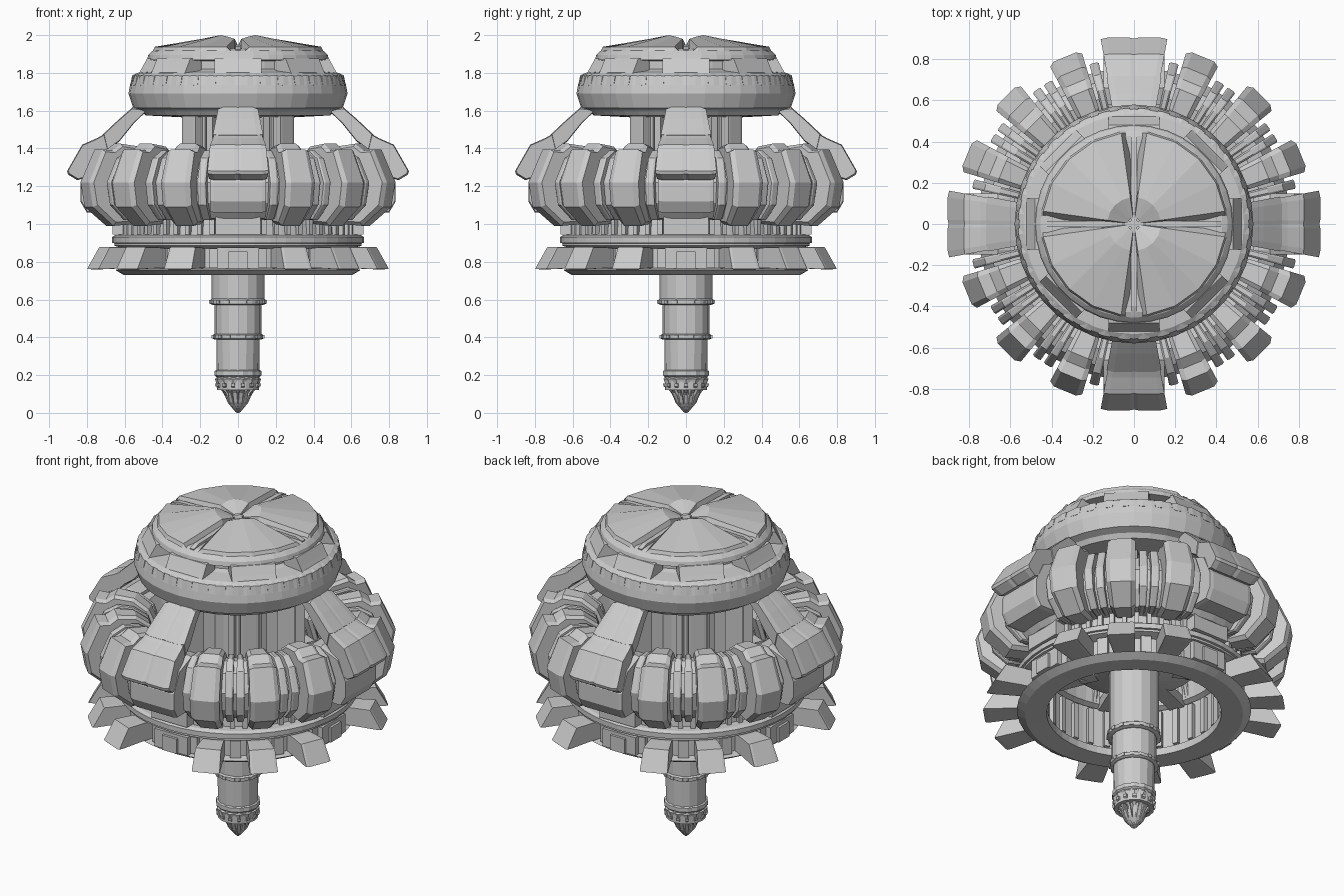
import bpy, bmesh
from math import sin, cos, pi, radians

if "Cube" in bpy.data.objects:
    bpy.data.objects.remove(bpy.data.objects["Cube"])

QUAD = [0, 90, 180, 270]


def spread(n, start=0.0):
    return [start + 360 * i / n for i in range(n)]


def on_quads(*offsets):
    return [q + o for q in QUAD for o in offsets]


def finish(name, bm):
    bmesh.ops.recalc_face_normals(bm, faces=bm.faces)
    me = bpy.data.meshes.new(name)
    bm.to_mesh(me)
    bm.free()
    ob = bpy.data.objects.new(name, me)
    bpy.context.collection.objects.link(ob)
    return ob


def bridge(bm, a, b):
    n = len(a)
    for i in range(n):
        bm.faces.new((a[i], a[(i + 1) % n], b[(i + 1) % n], b[i]))


def lathe(name, profile, sides, loop=False, flute=0.0):
    """Turn an (r, z) profile; loop=True makes a hollow ring."""
    bm = bmesh.new()
    rings = []
    for r, z in profile:
        rings.append([bm.verts.new((r * (1 - flute * (i % 2)) * cos(2 * pi * i / sides),
                                    r * (1 - flute * (i % 2)) * sin(2 * pi * i / sides), z))
                      for i in range(sides)])
    for a, b in zip(rings, rings[1:]):
        bridge(bm, a, b)
    if loop:
        bridge(bm, rings[-1], rings[0])
    else:
        bm.faces.new(rings[0])
        bm.faces.new(rings[-1])
    return finish(name, bm)


def radial(name, poly, slices, angles, wedge=0.0):
    """Sweep an (r, z) outline sideways through (offset, scale) slices, repeat at angles.
    wedge = radius at which offsets are exact, widening with r (0 = parallel sides)."""
    bm = bmesh.new()
    cr = sum(p[0] for p in poly) / len(poly)
    cz = sum(p[1] for p in poly) / len(poly)
    for ang in angles:
        c, s = cos(radians(ang)), sin(radians(ang))
        rings = []
        for off, k in slices:
            ring = []
            for r, z in poly:
                r2, z2 = cr + (r - cr) * k, cz + (z - cz) * k
                t = off * (r2 / wedge if wedge else 1)
                ring.append(bm.verts.new((r2 * c - t * s, r2 * s + t * c, z2)))
            rings.append(ring)
        for a, b in zip(rings, rings[1:]):
            bridge(bm, a, b)
        bm.faces.new(rings[0])
        bm.faces.new(rings[-1])
    return finish(name, bm)


def flat(w):
    return [(-w, 1), (w, 1)]


def chamfer(w, k=0.88, inner=0.65):
    return [(-w, k), (-w * inner, 1), (w * inner, 1), (w, k)]


def rect(r0, r1, z0, z1):
    return [(r0, z0), (r1, z0), (r1, z1), (r0, z1)]


# Central spindle with collars and fluted tip
lathe("spindle", [(.112, .12), (.115, .39), (.125, .39), (.125, .58), (.14, .60), (.14, 1.6)], 16)
lathe("lower_collar", [(.125, .388), (.134, .393), (.134, .412), (.125, .418)], 24)
lathe("upper_collar", [(.135, .572), (.148, .577), (.148, .598), (.138, .606)], 24)
radial("collar_teeth", rect(.13, .153, .578, .598), flat(.012), spread(16))
radial("lower_collar_teeth", rect(.12, .139, .393, .412), flat(.011), spread(16))
lathe("spindle_tip", [(.008, .0), (.022, .03), (.045, .05), (.07, .09), (.09, .125), (.105, .15)], 32, flute=.18)
radial("tip_fins", [(.01, .005), (.034, .03), (.055, .055), (.075, .105), (.095, .125), (.12, .14),
                    (.122, .155), (.05, .155)], flat(.010), spread(14))
lathe("tip_neck", [(.09, .13), (.112, .15), (.122, .18), (.108, .19)], 28, flute=.06)
lathe("tip_band", [(.108, .185), (.124, .198), (.124, .222), (.112, .228)], 28, flute=.04)

# Base ring: bottom plate, wall, flange
lathe("base_ring", [(.485, .735), (.605, .73), (.65, .757), (.60, .768), (.60, .87), (.655, .885),
                    (.655, .898), (.667, .90), (.667, .93), (.65, .942),
                    (.60, .945), (.59, 1.04), (.52, 1.04), (.52, .80), (.485, .78)], 48, loop=True)
radial("ring_ribs", rect(.57, .622, .94, 1.03), flat(.013), spread(56))
radial("inner_wall_ribs", rect(.495, .53, .80, 1.02), flat(.016), spread(32))

# Outer feet and small panels on the base
radial("base_feet", [(.58, .765), (.68, .765), (.81, .76), (.835, .762), (.768, .878), (.66, .878), (.58, .87)],
       [(-.074, .97), (-.06, 1), (.06, 1), (.074, .97)], on_quads(22.5, 45, 67.5), wedge=.78)
radial("base_feet_sides", rect(.57, .63, .768, .87), flat(.03), on_quads(11.25, 33.75, 56.25, 78.75))
radial("base_panel", rect(.57, .65, .765, .875), flat(.112), QUAD)
radial("base_panel_inset", rect(.6, .665, .765, .855), flat(.05), QUAD)

# Coil body and the windings around it
lathe("coil_core", [(.59, 1.02), (.67, 1.03), (.74, 1.11), (.76, 1.22), (.71, 1.32), (.63, 1.36),
                    (.54, 1.34), (.48, 1.22), (.50, 1.06)], 48, loop=True)
winding = [(.61, 1.0), (.735, .99), (.855, 1.09), (.878, 1.22), (.80, 1.395), (.74, 1.39), (.69, 1.425),
           (.58, 1.41), (.50, 1.35), (.44, 1.22), (.49, 1.05)]
radial("wide_windings", winding, chamfer(.083, .92, .68), on_quads(22.5, 45, 67.5), wedge=.85)
thin = [(.61, 1.02), (.70, 1.02), (.785, 1.10), (.805, 1.22), (.745, 1.35), (.67, 1.39),
        (.58, 1.38), (.50, 1.33), (.46, 1.22), (.50, 1.06)]
radial("thin_windings", thin, chamfer(.024, .97, .6),
       on_quads(14, 31.4, 36.1, 53.9, 58.6, 76), wedge=.83)

# Blocks under the four arms
radial("arm_block", [(.60, 1.06), (.80, 1.06), (.835, 1.12), (.835, 1.22), (.78, 1.34), (.66, 1.39), (.58, 1.37)],
       chamfer(.148, .96, .85), QUAD)
radial("arm_block_lower", rect(.56, .665, .945, 1.09), flat(.12), QUAD)

# Four arms reaching from the dome down over the coil
limb = [(.47, 1.61), (.555, 1.62), (.63, 1.555), (.72, 1.47), (.70, 1.385), (.63, 1.435), (.545, 1.54)]
radial("arm_limb", limb, [(-.165, .9), (-.12, 1), (-.02, 1), (0, .97), (.02, 1), (.12, 1), (.165, .9)],
       QUAD, wedge=.88)
head = [(.655, 1.43), (.70, 1.48), (.745, 1.455), (.825, 1.42), (.905, 1.28), (.90, 1.262),
        (.85, 1.232), (.79, 1.25), (.72, 1.36)]
radial("arm_head", head, [(-.162, .94), (-.13, 1), (-.02, 1), (0, .96), (.02, 1), (.13, 1), (.162, .94)],
       QUAD, wedge=.9)

# Inner pillars, hub and spokes
radial("pillars", rect(.24, .37, 1.0, 1.62), chamfer(.05, .97, .7), on_quads(45))
radial("pillar_ribs", rect(.22, .32, 1.0, 1.62), flat(.018), on_quads(28, 36, 54, 62))
radial("inner_posts", rect(.13, .22, 1.0, 1.62), flat(.03), on_quads(45))
lathe("hub", [(.13, .98), (.28, 1.02), (.36, 1.05), (.36, 1.10), (.13, 1.12)], 32)
radial("hub_spokes", rect(.25, .54, 1.03, 1.09), flat(.045), spread(8, 22.5))

# Dome: lower shell, slotted band, lid
lathe("dome_shell", [(.30, 1.565), (.49, 1.575), (.51, 1.60), (.555, 1.615), (.58, 1.69), (.572, 1.735),
                     (.558, 1.785), (.535, 1.80), (.44, 1.81), (.41, 1.82), (.41, 1.89)], 36)
radial("dome_serrations", [(.53, 1.735), (.572, 1.735), (.562, 1.785), (.535, 1.797)],
       [(-.03, .9), (0, 1.06), (.03, .9)], spread(36, 5))
radial("dome_band_blocks", [(.40, 1.79), (.526, 1.795), (.509, 1.825), (.482, 1.875), (.40, 1.885)],
       flat(.125), spread(8))
lathe("dome_lid", [(.40, 1.862), (.482, 1.868), (.475, 1.895), (.455, 1.915), (.43, 1.925), (.03, 1.935)], 36)


# Four raised lid sectors separated by flared grooves
def lid_sectors():
    bm = bmesh.new()
    cols = [(8, 1.0), (26.5, .35), (45, 0), (63.5, .35), (82, 1.0)]
    # (radius, top height, drop at the groove edge)
    rows = [(.03, 1.955, .0), (.13, 2.0, .02), (.445, 1.938, 0), (.46, 1.90, 0)]
    for q in QUAD:
        grid = []
        for r, z, d in rows:
            grid.append([bm.verts.new((r * cos(radians(q + a)), r * sin(radians(q + a)), z - d * e))
                         for a, e in cols])
        # groove walls slope in toward the centre line
        low = [[bm.verts.new((r * cos(radians(q + a)), r * sin(radians(q + a)), 1.9)) for a in (2.5, 87.5)]
               for r, z, d in rows]
        for i in range(len(rows) - 1):
            for j in range(len(cols) - 1):
                bm.faces.new((grid[i][j], grid[i][j + 1], grid[i + 1][j + 1], grid[i + 1][j]))
            bm.faces.new((grid[i][0], grid[i + 1][0], low[i + 1][0], low[i][0]))
            bm.faces.new((grid[i][-1], low[i][1], low[i + 1][1], grid[i + 1][-1]))
    return finish("lid_sectors", bm)


lid_sectors()
radial("groove_ribs", [(.0, 1.93), (.0, 1.95), (.40, 1.94), (.445, 1.925), (.445, 1.90)], flat(.014), QUAD)
